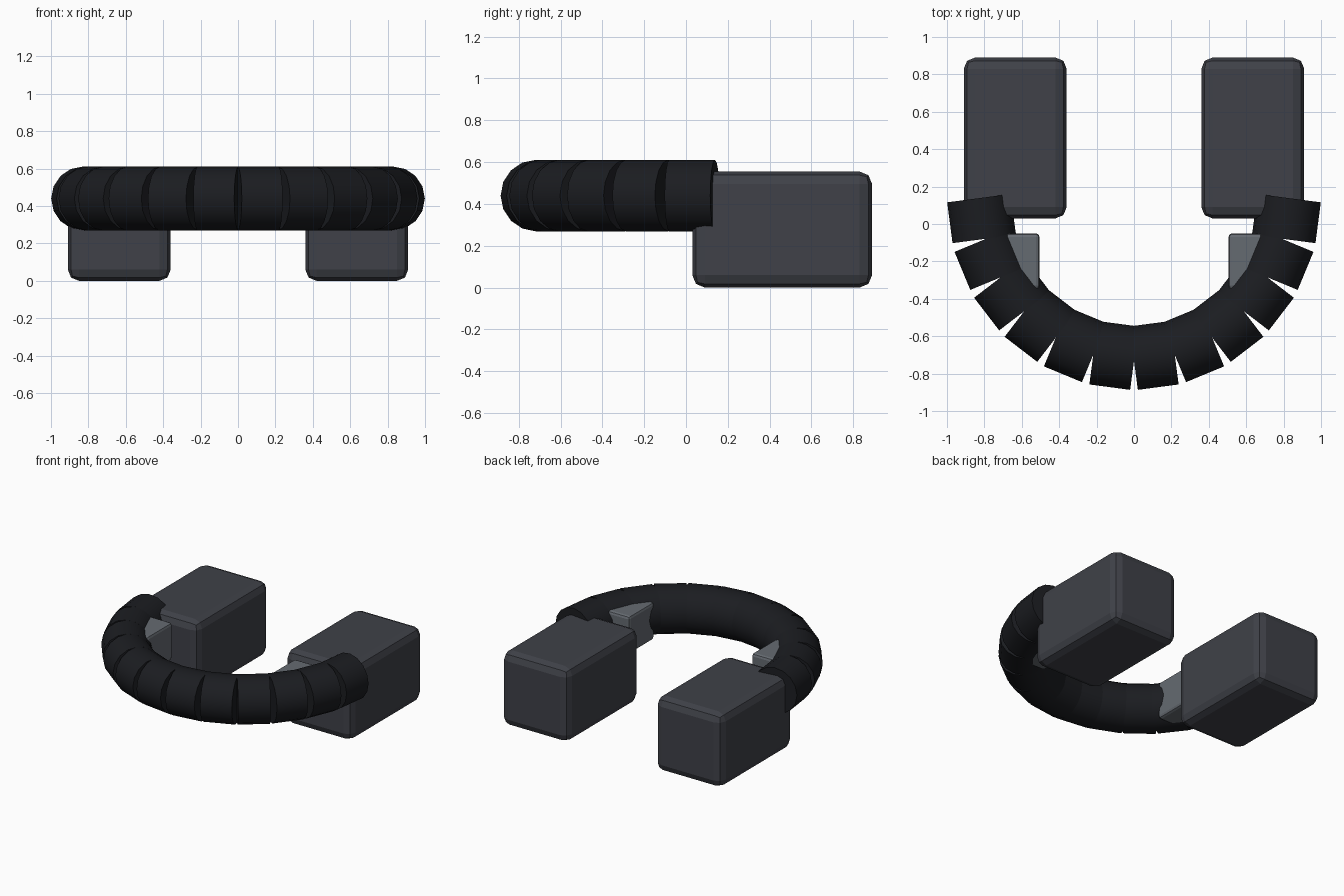
import bpy, math
from math import sin, cos, pi, radians

if "Cube" in bpy.data.objects:
    bpy.data.objects.remove(bpy.data.objects["Cube"])


def material(name, rgb):
    m = bpy.data.materials.new(name)
    m.diffuse_color = (*rgb, 1)
    m.use_nodes = True
    m.node_tree.nodes["Principled BSDF"].inputs["Base Color"].default_value = m.diffuse_color
    return m


CASE = material("dark_grey", (0.05, 0.053, 0.065))
RUBBER = material("black_rubber", (0.011, 0.012, 0.015))
METAL = material("mid_grey", (0.13, 0.145, 0.165))


def bevelled_box(name, lo, hi, width, segments, mat):
    centre = [(a + b) / 2 for a, b in zip(lo, hi)]
    bpy.ops.mesh.primitive_cube_add(size=1, location=centre)
    ob = bpy.context.object
    ob.name = name
    ob.scale = [b - a for a, b in zip(lo, hi)]
    bpy.ops.object.transform_apply(location=False, rotation=False, scale=True)
    mod = ob.modifiers.new("bevel", "BEVEL")
    mod.width, mod.segments = width, segments
    ob.data.materials.append(mat)
    return ob


# Side cases and the connector blocks that meet the hose
for side, s in (("left", -1), ("right", 1)):
    def span(a, b):
        return sorted((s * a, s * b))
    x0, x1 = span(0.36, 0.91)
    bevelled_box(f"{side}_case", (x0, 0.03, 0), (x1, 0.89, 0.555), 0.06, 2, CASE)
    x0, x1 = span(0.505, 0.71)
    bevelled_box(f"{side}_connector", (x0, -0.35, 0.28), (x1, -0.05, 0.56), 0.02, 2, METAL)

# Curved hose made of twelve overlapping straight segments
COUNT = 12
for i in range(COUNT):
    a = radians(-82.5 + 15 * i)
    bpy.ops.mesh.primitive_cylinder_add(
        vertices=16, radius=0.171, depth=0.22,
        location=(0.822 * sin(a), 0.14 - 0.85 * cos(a), 0.44),
        rotation=(0, pi / 2, a))
    ob = bpy.context.object
    ob.name = f"hose_segment_{i + 1}"
    ob.data.materials.append(RUBBER)
    bpy.ops.object.shade_smooth_by_angle(angle=radians(35))
